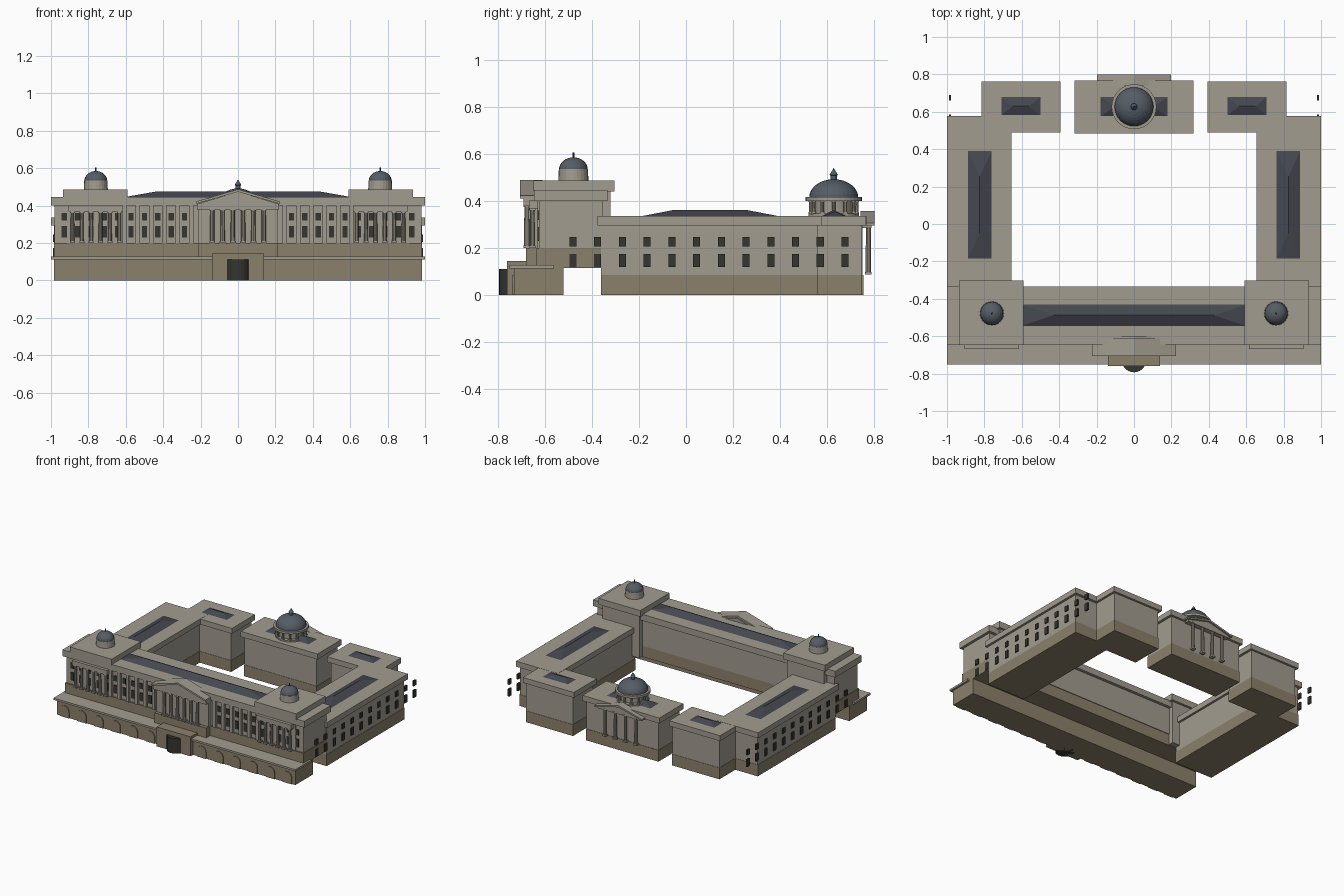
import bpy, bmesh, math

if "Cube" in bpy.data.objects:
    bpy.data.objects.remove(bpy.data.objects["Cube"])


def material(name, rgb):
    m = bpy.data.materials.new(name)
    m.diffuse_color = (*rgb, 1)
    m.use_nodes = True
    m.node_tree.nodes["Principled BSDF"].inputs["Base Color"].default_value = m.diffuse_color
    return m


STONE = material("stone", (0.36, 0.335, 0.28))
BASE = material("base_stone", (0.26, 0.22, 0.15))
SLATE = material("slate", (0.06, 0.065, 0.08))
DOME = material("dome_metal", (0.09, 0.11, 0.13))
DARK = material("dark_opening", (0.035, 0.035, 0.03))


def finish(name, bm, mat):
    bmesh.ops.recalc_face_normals(bm, faces=bm.faces)
    me = bpy.data.meshes.new(name)
    bm.to_mesh(me)
    bm.free()
    ob = bpy.data.objects.new(name, me)
    bpy.context.collection.objects.link(ob)
    me.materials.append(mat)
    return ob


def add_box(bm, x0, x1, y0, y1, z0, z1):
    vs = bmesh.ops.create_cube(bm, size=1)["verts"]
    for v in vs:
        v.co.x = x1 if v.co.x > 0 else x0
        v.co.y = y1 if v.co.y > 0 else y0
        v.co.z = z1 if v.co.z > 0 else z0


def boxes(name, mat, *dims):
    bm = bmesh.new()
    for d in dims:
        add_box(bm, *d)
    return finish(name, bm, mat)


def mirrored(d):
    return d, (-d[1], -d[0], *d[2:])


def prism(name, mat, profile, y0, y1):
    # extrude an x-z outline along y
    bm = bmesh.new()
    f = bm.faces.new([bm.verts.new((x, y0, z)) for x, z in profile])
    ext = bmesh.ops.extrude_face_region(bm, geom=[f])["geom"]
    for v in ext:
        if isinstance(v, bmesh.types.BMVert):
            v.co.y = y1
    return finish(name, bm, mat)


def lathe(name, mat, x, y, profile, n=24):
    bm = bmesh.new()
    vs = [bm.verts.new((r, 0, z)) for r, z in profile]
    es = [bm.edges.new(p) for p in zip(vs, vs[1:])]
    bmesh.ops.spin(bm, geom=vs + es, axis=(0, 0, 1), cent=(0, 0, 0),
                   angle=2 * math.pi, steps=n, use_duplicate=False)
    bmesh.ops.remove_doubles(bm, verts=bm.verts, dist=1e-5)
    bmesh.ops.translate(bm, verts=bm.verts, vec=(x, y, 0))
    return finish(name, bm, mat)


def columns(name, spots, r, z0, z1):
    # shafts with square capitals and feet
    bm = bmesh.new()
    for x, y in spots:
        vs = bmesh.ops.create_cone(bm, cap_ends=True, segments=10, radius1=r,
                                   radius2=r * 0.85, depth=z1 - z0)["verts"]
        bmesh.ops.translate(bm, verts=vs, vec=(x, y, (z0 + z1) / 2))
        for a in (z0, z1 - 0.01):
            add_box(bm, x - r * 1.2, x + r * 1.2, y - r * 1.2, y + r * 1.2, a, a + 0.01)
    return finish(name, bm, STONE)


def hip_roof(name, x0, x1, y0, y1, z0, z1, inset):
    bm = bmesh.new()
    c = [bm.verts.new(p) for p in ((x0, y0, z0), (x1, y0, z0), (x1, y1, z0), (x0, y1, z0))]
    mx, my = (x0 + x1) / 2, (y0 + y1) / 2
    if x1 - x0 > y1 - y0:
        a, b = bm.verts.new((x0 + inset, my, z1)), bm.verts.new((x1 - inset, my, z1))
        fs = [(c[0], c[1], b, a), (c[1], c[2], b), (c[2], c[3], a, b), (c[3], c[0], a)]
    else:
        a, b = bm.verts.new((mx, y0 + inset, z1)), bm.verts.new((mx, y1 - inset, z1))
        fs = [(c[0], c[1], a), (c[1], c[2], b, a), (c[2], c[3], b), (c[3], c[0], a, b)]
    for f in fs + [c]:
        bm.faces.new(f)
    return finish(name, bm, SLATE)


def dome_profile(r, z0, h, n=8):
    pts = [(r * math.cos(i * math.pi / 2 / n), z0 + h * math.sin(i * math.pi / 2 / n)) for i in range(n)]
    return [(0, z0)] + pts + [(0, z0 + h)]


# front terrace with arches
boxes("terrace", BASE, (-0.985, 0.985, -0.73, -0.52, 0, 0.115))
boxes("terrace_slab", STONE, (-1, 1, -0.75, -0.56, 0.113, 0.127))
for i in range(14):
    x = (i - 6.5) * 0.1415
    arc = [(x + 0.037 * math.cos(a * math.pi / 10), 0.048 + 0.037 * math.sin(a * math.pi / 10)) for a in range(11)]
    prism("terrace_arch", BASE, [(x + 0.037, 0)] + arc + [(x - 0.037, 0)], -0.736, -0.72)

# entrance block with rounded door
boxes("entrance_block", BASE, (-0.14, 0.14, -0.76, -0.62, 0, 0.145))
lathe("entrance_door", DARK, 0, -0.728, [(0, 0), (0.065, 0), (0.065, 0.112), (0, 0.112)])

# front wing
boxes("front_wing_base", BASE, (-0.985, 0.985, -0.635, -0.36, 0.115, 0.2))
boxes("front_wing_body", STONE, (-0.98, 0.98, -0.625, -0.355, 0.2, 0.4))
boxes("front_wing_cornice", STONE, (-1, 1, -0.645, -0.333, 0.4, 0.447))
hip_roof("front_roof", -0.6, 0.6, -0.545, -0.43, 0.447, 0.477, 0.17)
wins, pils = [], []
for i in range(-13, 14):
    x = i * 0.0715
    if abs(i) > 3:
        for z0, z1 in ((0.23, 0.29), (0.32, 0.36)):
            wins.append((x - 0.014, x + 0.014, -0.631, -0.615, z0, z1))
for i in range(3, 9):
    x = (i + 0.5) * 0.0715
    pils += mirrored((x - 0.012, x + 0.012, -0.643, -0.62, 0.2, 0.4))
boxes("front_windows", DARK, *wins)
boxes("front_pilasters", STONE, *pils)

# corner towers with porticos and small domes
boxes("tower_bodies", STONE, *mirrored((0.61, 0.915, -0.63, -0.32, 0.12, 0.445)))
boxes("tower_cornices", STONE, *mirrored((0.59, 0.935, -0.648, -0.303, 0.44, 0.487)))
boxes("tower_entablatures", STONE, *mirrored((0.615, 0.905, -0.667, -0.62, 0.368, 0.402)))
for s in (-1, 1):
    x = s * 0.76
    columns("tower_columns", [(x + (k - 2.5) * 0.05, -0.652) for k in range(6)], 0.011, 0.2, 0.37)
    lathe("tower_drum", STONE, x, -0.478, [(0, 0.48), (0.064, 0.48), (0.062, 0.535), (0, 0.535)])
    lathe("tower_dome", DOME, x, -0.478, dome_profile(0.061, 0.533, 0.052))
    lathe("tower_finial", DARK, x, -0.478, [(0, 0.58), (0.005, 0.58), (0.004, 0.605), (0, 0.605)], 8)

# central front portico
boxes("front_portico_base", BASE, (-0.215, 0.215, -0.68, -0.6, 0.125, 0.2))
boxes("front_portico_body", STONE, (-0.215, 0.215, -0.655, -0.6, 0.2, 0.4))
boxes("front_portico_entablature", STONE, (-0.22, 0.22, -0.69, -0.6, 0.38, 0.41))
columns("front_portico_columns", [((k - 2.5) * 0.055, -0.675) for k in range(6)], 0.013, 0.2, 0.385)
prism("front_pediment", STONE, [(-0.215, 0.41), (0.215, 0.41), (0, 0.475)], -0.69, -0.6)
for s in (-1, 1):
    prism("front_pediment_rake", STONE, [(s * 0.225, 0.41), (s * 0.225, 0.422), (0, 0.488), (0, 0.474)], -0.705, -0.61)

# side wings
boxes("side_wing_bases", BASE, *mirrored((0.67, 0.985, -0.36, 0.56, 0, 0.085)))
boxes("side_wing_bodies", STONE, *mirrored((0.672, 0.983, -0.36, 0.558, 0.085, 0.295)))
boxes("side_wing_cornices", STONE, *mirrored((0.655, 1, -0.375, 0.577, 0.295, 0.336)))
wins = []
for k in range(12):
    y = -0.48 + k * 0.105
    for z0, z1 in ((0.12, 0.175), (0.207, 0.246)):
        wins += mirrored((0.978, 0.99, y - 0.015, y + 0.015, z0, z1))
boxes("side_windows", DARK, *wins)

# rear corner pavilions
boxes("rear_pavilion_bases", BASE, *mirrored((0.41, 0.8, 0.505, 0.748, 0, 0.085)))
boxes("rear_pavilion_bodies", STONE, *mirrored((0.412, 0.798, 0.507, 0.746, 0.085, 0.295)))
boxes("rear_pavilion_cornices", STONE, *mirrored((0.393, 0.815, 0.49, 0.762, 0.295, 0.335)))
for s in (-1, 1):
    hip_roof("side_roof", s * 0.825 - 0.066, s * 0.825 + 0.066, -0.19, 0.395, 0.335, 0.362, 0.14)
    hip_roof("rear_pavilion_roof", s * 0.605 - 0.104, s * 0.605 + 0.104, 0.582, 0.678, 0.335, 0.355, 0.06)

# rear central pavilion
boxes("rear_centre_base", BASE, (-0.3, 0.3, 0.5, 0.753, 0, 0.085))
boxes("rear_centre_body", STONE, (-0.298, 0.298, 0.502, 0.75, 0.085, 0.295))
boxes("rear_centre_cornice", STONE, (-0.317, 0.317, 0.485, 0.767, 0.295, 0.336))
hip_roof("rear_centre_roof", -0.182, 0.182, 0.575, 0.68, 0.335, 0.362, 0.08)

# rear portico
columns("rear_portico_columns", [((k - 1.5) * 0.085, 0.774) for k in range(4)], 0.012, 0.088, 0.295)
boxes("rear_entablature", STONE, (-0.18, 0.18, 0.74, 0.787, 0.285, 0.302))
prism("rear_pediment", STONE, [(-0.18, 0.3), (0.18, 0.3), (0, 0.345)], 0.74, 0.787)
for s in (-1, 1):
    prism("rear_pediment_rake", STONE, [(s * 0.197, 0.295), (s * 0.197, 0.306), (0, 0.357), (0, 0.344)], 0.74, 0.8)

# main dome with colonnaded drum and lantern
C = 0.627
lathe("drum_plinth", STONE, 0, C, [(0, 0.33), (0.108, 0.33), (0.108, 0.346), (0, 0.346)], 32)
lathe("drum", STONE, 0, C, [(0, 0.34), (0.08, 0.34), (0.08, 0.405), (0, 0.405)], 32)
columns("drum_columns", [(0.098 * math.cos(k * math.pi / 6), C + 0.098 * math.sin(k * math.pi / 6))
                         for k in range(12)], 0.008, 0.342, 0.405)
lathe("drum_cornice", STONE, 0, C, [(0, 0.4), (0.12, 0.4), (0.12, 0.416), (0, 0.416)], 32)
lathe("main_dome", DOME, 0, C, dome_profile(0.104, 0.415, 0.077), 32)
lathe("lantern", DOME, 0, C, [(0, 0.485), (0.013, 0.485), (0.013, 0.508), (0.018, 0.51), (0.006, 0.53), (0, 0.54)], 12)
